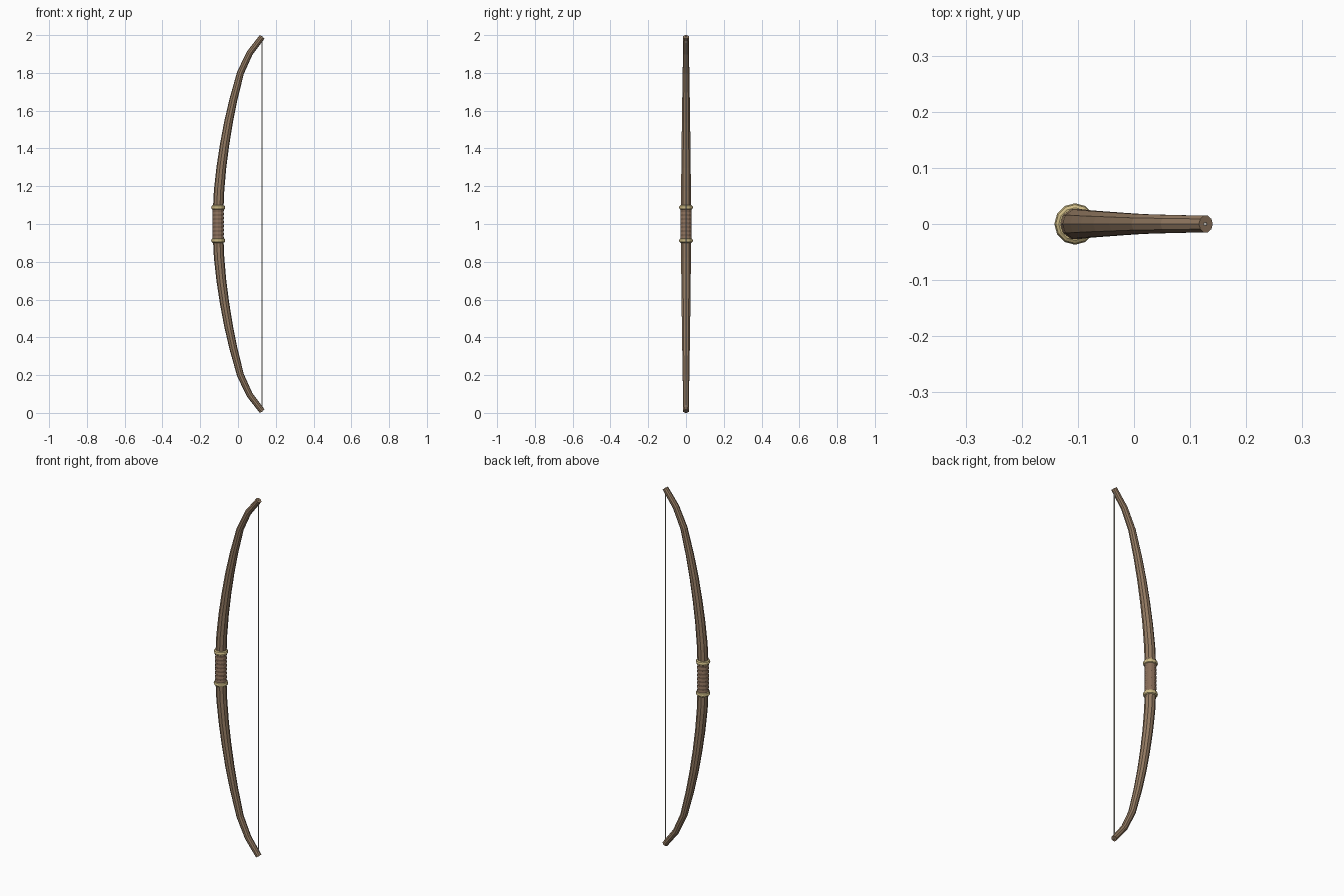
import bpy, bmesh, math
from mathutils import Vector

if "Cube" in bpy.data.objects:
    bpy.data.objects.remove(bpy.data.objects["Cube"])


def material(name, rgb):
    m = bpy.data.materials.new(name)
    m.diffuse_color = (*rgb, 1)
    m.use_nodes = True
    m.node_tree.nodes["Principled BSDF"].inputs["Base Color"].default_value = m.diffuse_color
    return m


WOOD = material("wood", (0.30, 0.20, 0.125))
LEATHER = material("leather", (0.25, 0.155, 0.10))
BRASS = material("pale_brass", (0.62, 0.50, 0.24))
CORD = material("cord", (0.55, 0.52, 0.47))


def loft(name, stations, sides, mat, smooth=None):
    """Capped tube through (x, z, radius) stations lying in the y = 0 plane."""
    bm = bmesh.new()
    pts = [Vector((x, 0, z)) for x, z, _ in stations]
    rings = []
    for i, (p, (_, _, r)) in enumerate(zip(pts, stations)):
        t = (pts[min(i + 1, len(pts) - 1)] - pts[max(i - 1, 0)]).normalized()
        side = Vector((t.z, 0, -t.x))
        ring = []
        for k in range(sides):
            a = math.tau * k / sides + math.pi
            ring.append(bm.verts.new(p + side * r * math.cos(a) + Vector((0, r * math.sin(a), 0))))
        rings.append(ring)
    for a, b in zip(rings, rings[1:]):
        for k in range(sides):
            j = (k + 1) % sides
            bm.faces.new((a[k], a[j], b[j], b[k]))
    bm.faces.new(rings[0][::-1])
    bm.faces.new(rings[-1])
    bmesh.ops.recalc_face_normals(bm, faces=bm.faces)
    me = bpy.data.meshes.new(name)
    bm.to_mesh(me)
    bm.free()
    me.materials.append(mat)
    ob = bpy.data.objects.new(name, me)
    bpy.context.collection.objects.link(ob)
    return ob


GRIP_X = -0.105

# Limbs: (x, height above the middle, radius), mirrored for the lower one
limb = [(-0.105, 0.07, 0.028), (-0.1, 0.18, 0.0275), (-0.088, 0.3, 0.026),
        (-0.071, 0.42, 0.0245), (-0.05, 0.54, 0.023), (-0.024, 0.66, 0.021),
        (0.013, 0.80, 0.0185), (0.062, 0.905, 0.017), (0.128, 0.991, 0.0155)]
for name, s in (("upper_limb", 1), ("lower_limb", -1)):
    loft(name, [(x, 1 + s * h, r) for x, h, r in limb], 10, WOOD)

# Grip wrapped in slightly bulging cord turns
turns, half = 8, 0.085
grip = []
for i in range(turns * 2 + 1):
    z = 1 - half + 2 * half * i / (turns * 2)
    grip.append((GRIP_X, z, 0.0305 if i % 2 else 0.0285))
loft("grip_wrap", grip, 12, LEATHER)

# Collars at both ends of the grip
for name, s in (("upper_collar", 1), ("lower_collar", -1)):
    z = 1 + s * 0.0875
    profile = [(-0.012, 0.029), (-0.008, 0.0345), (0, 0.037), (0.008, 0.0345), (0.012, 0.029)]
    loft(name, [(GRIP_X, z + h, r) for h, r in profile], 12, BRASS)

# Bowstring from tip to tip
loft("bowstring", [(0.127, 0.006, 0.003), (0.127, 1.994, 0.003)], 8, CORD)
